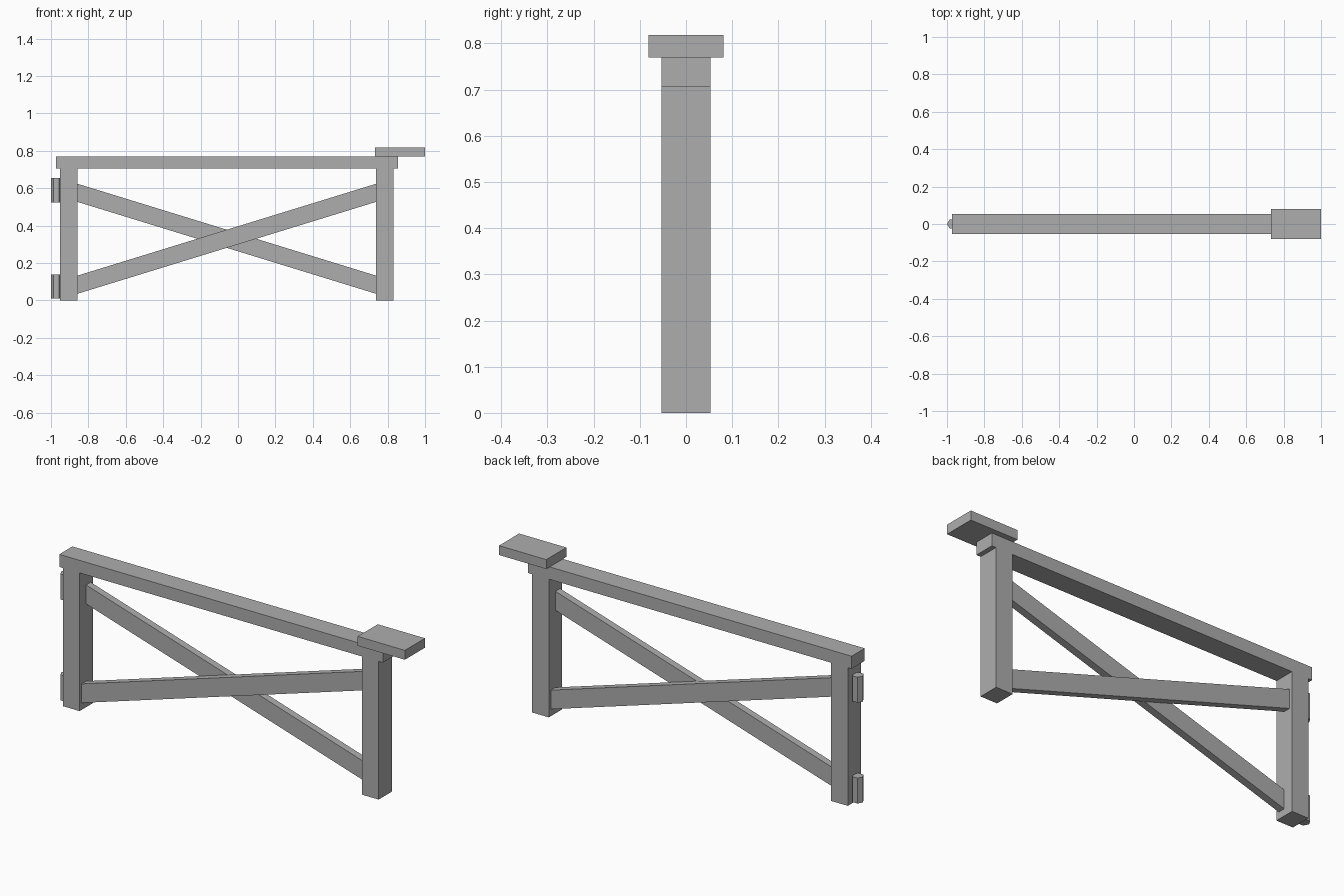
import bpy, bmesh, math

cube = bpy.data.objects.get("Cube")
if cube:
    bpy.data.objects.remove(cube, do_unlink=True)

GRAY = (0.42, 0.42, 0.42, 1)
mat = bpy.data.materials.new("plain_gray")
mat.use_nodes = True
mat.diffuse_color = GRAY
mat.node_tree.nodes["Principled BSDF"].inputs["Base Color"].default_value = GRAY


def prism(name, outline, y0, y1):
    """Extrude an outline in the XZ plane from y0 to y1."""
    bm = bmesh.new()
    face = bm.faces.new([bm.verts.new((x, y0, z)) for x, z in outline])
    moved = bmesh.ops.extrude_face_region(bm, geom=[face])["geom"]
    verts = [v for v in moved if isinstance(v, bmesh.types.BMVert)]
    bmesh.ops.translate(bm, verts=verts, vec=(0, y1 - y0, 0))
    bmesh.ops.recalc_face_normals(bm, faces=bm.faces)
    mesh = bpy.data.meshes.new(name)
    bm.to_mesh(mesh)
    bm.free()
    mesh.materials.append(mat)
    obj = bpy.data.objects.new(name, mesh)
    bpy.context.collection.objects.link(obj)
    return obj


def box(name, x0, x1, z0, z1, half_depth):
    return prism(name, [(x0, z0), (x1, z0), (x1, z1), (x0, z1)],
                 -half_depth, half_depth)


# Frame: two posts, top rail and the latch plate resting on it
DEPTH = 0.053
box("hinge_post", -0.952, -0.858, 0, 0.706, DEPTH)
box("latch_post", 0.738, 0.832, 0, 0.706, DEPTH)
box("top_rail", -0.973, 0.856, 0.706, 0.77, DEPTH)
box("latch_plate", 0.733, 1.0, 0.77, 0.818, 0.081)

# Crossed braces, one in front of the other
LEFT, RIGHT = -0.858, 0.738
LOW, HIGH, TALL = 0.036, 0.527, 0.097
for name, za, zb, y0, y1 in (("front_brace", LOW, HIGH, -0.037, 0),
                             ("back_brace", HIGH, LOW, 0, 0.037)):
    prism(name, [(LEFT, za), (RIGHT, zb), (RIGHT, zb + TALL), (LEFT, za + TALL)],
          y0, y1)

# Six-sided hinge barrels on the outer face of the hinge post
for name, z in (("lower_hinge", 0.075), ("upper_hinge", 0.59)):
    bpy.ops.mesh.primitive_cylinder_add(
        vertices=6, radius=0.028, depth=0.13,
        location=(-0.972, 0, z), rotation=(0, 0, math.radians(30)))
    hinge = bpy.context.object
    # Point one corner straight outwards
    corner = hinge.data.vertices[0].co
    hinge.rotation_euler.z = math.pi - math.atan2(corner.y, corner.x)
    hinge.name = name
    hinge.data.materials.append(mat)
